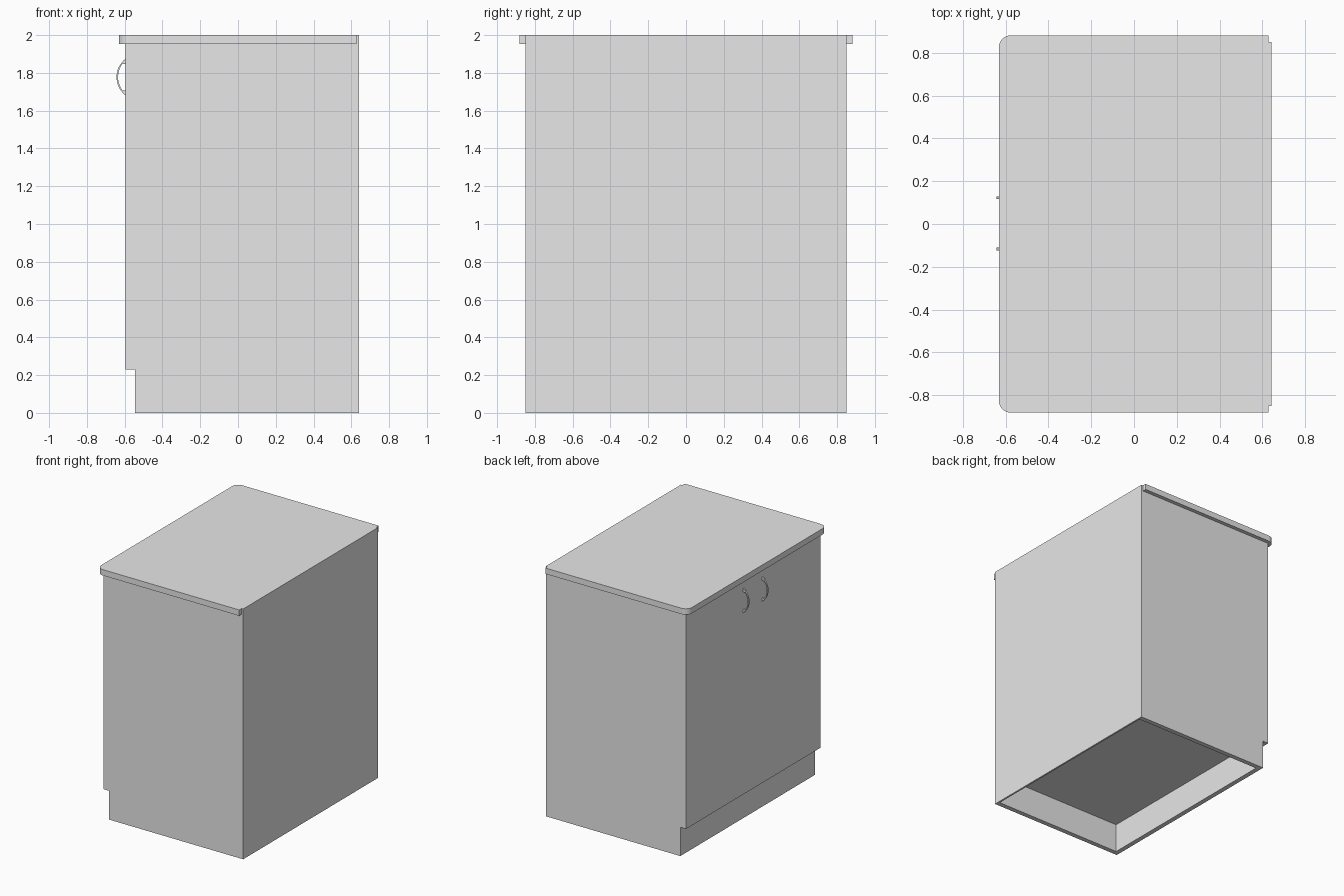
import bpy, bmesh, math
from mathutils import Vector

old = bpy.data.objects.get("Cube")
if old:
    bpy.data.objects.remove(old, do_unlink=True)

grey = bpy.data.materials.new("plain_grey")
grey.use_nodes = True
grey.diffuse_color = (0.8, 0.8, 0.8, 1)
grey.node_tree.nodes["Principled BSDF"].inputs["Base Color"].default_value = (0.8, 0.8, 0.8, 1)


def prism(name, profile, direction):
    """Extrude a closed planar outline along a vector."""
    bm = bmesh.new()
    face = bm.faces.new([bm.verts.new(p) for p in profile])
    grown = bmesh.ops.extrude_face_region(bm, geom=[face], use_keep_orig=True)
    moved = [g for g in grown["geom"] if isinstance(g, bmesh.types.BMVert)]
    bmesh.ops.translate(bm, verts=moved, vec=Vector(direction))
    bmesh.ops.recalc_face_normals(bm, faces=bm.faces)
    mesh = bpy.data.meshes.new(name)
    bm.to_mesh(mesh)
    bm.free()
    mesh.materials.append(grey)
    obj = bpy.data.objects.new(name, mesh)
    bpy.context.collection.objects.link(obj)
    return obj


def board(name, x0, x1, half_width, z0, z1):
    """Rectangular board centred on y = 0."""
    outline = [(x0, -half_width, z0), (x1, -half_width, z0),
               (x1, half_width, z0), (x0, half_width, z0)]
    return prism(name, outline, (0, 0, z1 - z0))


def arc(cx, cy, r, start, end, steps):
    angles = [math.radians(start + (end - start) * i / steps) for i in range(steps + 1)]
    return [(cx + r * math.cos(a), cy + r * math.sin(a)) for a in angles]


HALF = 0.85           # half width of the cabinet
THICK = 0.038         # board thickness
TOP_Z = 1.953         # underside of the worktop
PLINTH_Z = 0.23
DOOR_X, PLINTH_X = -0.595, -0.545
BACK_X, REAR_X = 0.627, 0.641
INNER = HALF - THICK
CARCASS_X = DOOR_X + THICK

# Side panels, notched above the plinth
side = [(PLINTH_X, 0), (BACK_X, 0), (BACK_X, TOP_Z), (CARCASS_X, TOP_Z),
        (CARCASS_X, PLINTH_Z), (PLINTH_X, PLINTH_Z)]
for name, y in (("right_side_panel", -HALF), ("left_side_panel", INNER)):
    prism(name, [(x, y, z) for x, z in side], (0, THICK, 0))

# Back, front, plinth and floor boards
board("back_panel", BACK_X, REAR_X, HALF, 0, 2)
board("door_front", DOOR_X, CARCASS_X, HALF, PLINTH_Z, TOP_Z)
board("plinth_board", PLINTH_X, PLINTH_X + THICK, INNER, 0, PLINTH_Z)
board("cabinet_floor", CARCASS_X, BACK_X, INNER, PLINTH_Z, PLINTH_Z + THICK)

# Worktop with two rounded corners over the doors
R, EDGE_X, EDGE_Y = 0.056, -0.631, 0.881
top = [(BACK_X, -EDGE_Y), (BACK_X, EDGE_Y)]
top += arc(EDGE_X + R, EDGE_Y - R, R, 90, 180, 8)
top += arc(EDGE_X + R, R - EDGE_Y, R, 180, 270, 8)
prism("worktop", [(x, y, TOP_Z) for x, y in top], (0, 0, 2 - TOP_Z))

# Bow handles with flat feet
MID_Z, BOW_X, OUTER_R, INNER_R, FOOT = 1.778, -0.52, 0.123, 0.115, 0.07
outer = math.degrees(math.acos((BOW_X - DOOR_X) / OUTER_R))
inner = math.degrees(math.asin(FOOT / INNER_R))
bow = arc(BOW_X, MID_Z, OUTER_R, 180 - outer, 180 + outer, 20)
bow.append((DOOR_X, MID_Z - FOOT))
bow += arc(BOW_X, MID_Z, INNER_R, 180 + inner, 180 - inner, 16)
bow.append((DOOR_X, MID_Z + FOOT))
WIDTH = 0.013
for name, y in (("right_handle", -0.117), ("left_handle", 0.123)):
    handle = prism(name, [(x, y - WIDTH / 2, z) for x, z in bow], (0, WIDTH, 0))
    bpy.ops.object.select_all(action="DESELECT")
    handle.select_set(True)
    bpy.context.view_layer.objects.active = handle
    bpy.ops.object.shade_smooth_by_angle(angle=math.radians(30))
